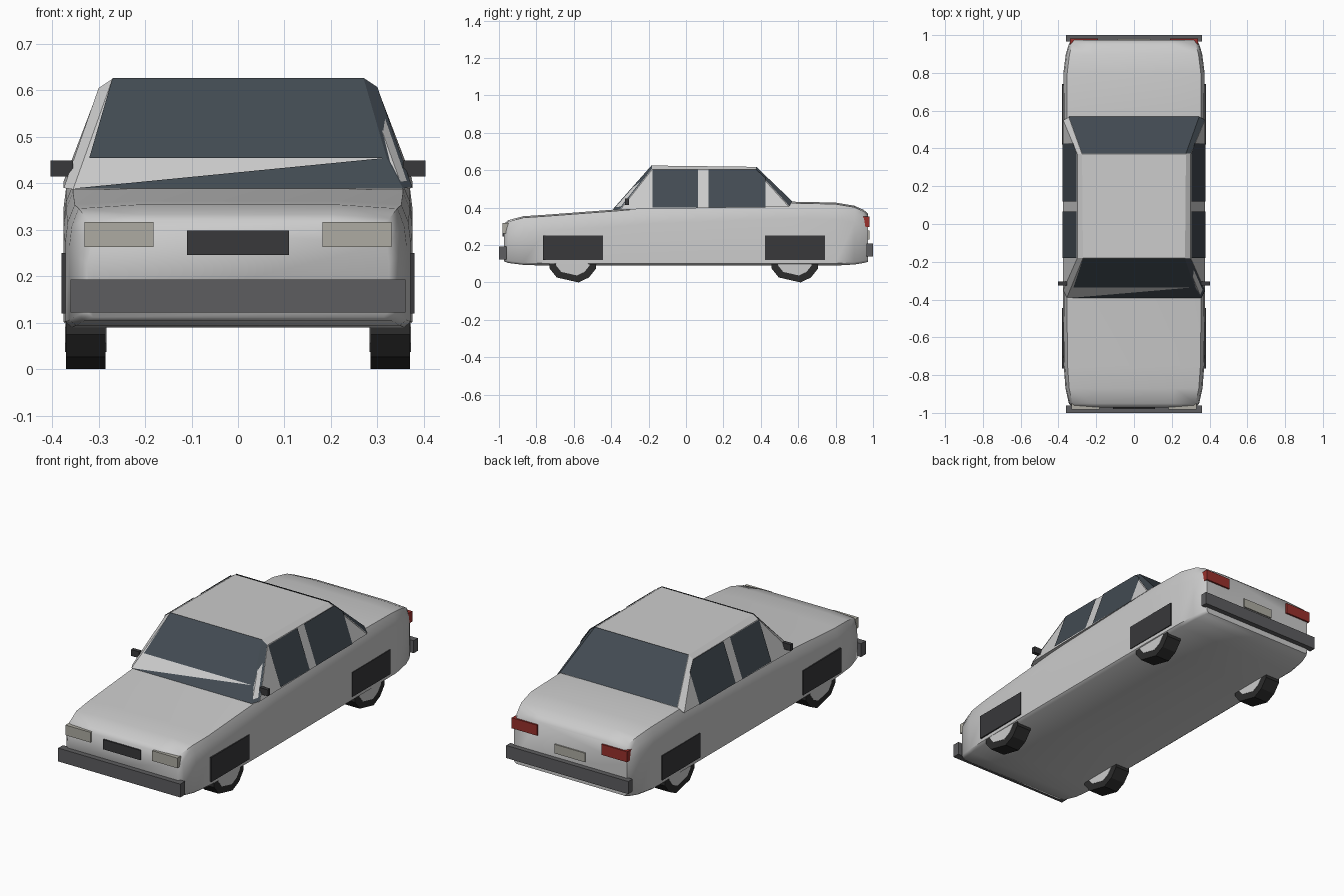
import bpy, bmesh, math
from mathutils import Vector

if "Cube" in bpy.data.objects:
    bpy.data.objects.remove(bpy.data.objects["Cube"])


def mat(name, r, g, b):
    m = bpy.data.materials.new(name)
    m.diffuse_color = (r, g, b, 1)
    m.use_nodes = True
    m.node_tree.nodes["Principled BSDF"].inputs["Base Color"].default_value = m.diffuse_color
    return m


GLASS = mat("glass", .055, .07, .085)
DARK = mat("dark_trim", .04, .04, .043)
BUMPER = mat("bumper_grey", .11, .11, .115)
LAMP = mat("lamp_lens", .42, .41, .36)
RED = mat("red_lens", .32, .03, .025)
TYRE = mat("tyre_rubber", .025, .025, .025)


def finish(name, bm, material=None, smooth=None):
    bmesh.ops.recalc_face_normals(bm, faces=bm.faces)
    me = bpy.data.meshes.new(name)
    bm.to_mesh(me)
    bm.free()
    ob = bpy.data.objects.new(name, me)
    bpy.context.collection.objects.link(ob)
    if material:
        me.materials.append(material)
    if smooth:
        bpy.ops.object.select_all(action='DESELECT')
        ob.select_set(True)
        bpy.context.view_layer.objects.active = ob
        bpy.ops.object.shade_smooth_by_angle(angle=math.radians(smooth))
    return ob


def box(name, lo, hi, material=None):
    bm = bmesh.new()
    bmesh.ops.create_cube(bm, size=1)
    lo, hi = Vector(lo), Vector(hi)
    for v in bm.verts:
        v.co = (lo + hi) / 2 + v.co * (hi - lo)
    return finish(name, bm, material)


def pane(name, polys, offset):
    """Thin glass made of one or more polygons, pushed out by offset."""
    bm = bmesh.new()
    for p in polys:
        bm.faces.new([bm.verts.new(Vector(c) + Vector(offset)) for c in p])
    bmesh.ops.remove_doubles(bm, verts=bm.verts, dist=1e-4)
    return finish(name, bm, GLASS)


# Lower body: loft of cross-sections (y, half width, bottom, top)
stations = [(-.972, .325, .112, .315), (-.95, .345, .104, .333), (-.87, .363, .094, .354),
            (-.75, .372, .09, .362), (-.39, .376, .09, .389), (-.2, .376, .09, .405),
            (.56, .376, .09, .432), (.8, .374, .09, .427), (.9, .361, .096, .41),
            (.95, .346, .104, .388), (.973, .333, .11, .368)]
bm = bmesh.new()
rings = []
for y, w, b, t in stations:
    half = [(.96 * w, b), (w, b + .012), (w, t - .09), (.985 * w, t - .045),
            (.945 * w, t - .008), (.6 * w, t)]
    pts = half + [(-x, z) for x, z in reversed(half)]
    rings.append([bm.verts.new((x, y, z)) for x, z in pts])
for a, b in zip(rings, rings[1:]):
    for i in range(len(a)):
        j = (i + 1) % len(a)
        bm.faces.new((a[i], a[j], b[j], b[i]))
bm.faces.new(rings[0])
bm.faces.new(rings[-1])
finish("body", bm, smooth=50)

# Cabin: belt line and roof line for one side, mirrored
belt = [(.355, -.39, .387), (.375, -.35, .39), (.375, .55, .405), (.345, .565, .431)]
roof = [(.27, -.18, .625), (.30, -.18, .605), (.30, .37, .602), (.275, .37, .618)]
bm = bmesh.new()
sides = [[[bm.verts.new((s * x, y, z)) for x, y, z in line] for line in (belt, roof)] for s in (1, -1)]
(rb, rr), (lb, lr) = sides
for b, r in sides:
    for i in range(3):
        bm.faces.new((b[i], b[i + 1], r[i + 1], r[i]))
    bm.faces.new(r)
bm.faces.new((rb[0], lb[0], lr[0], rr[0]))
bm.faces.new((rb[3], lb[3], lr[3], rr[3]))
bm.faces.new((rr[0], lr[0], lr[3], rr[3]))
bm.faces.new(rb + lb[::-1])
finish("cabin", bm)

# Windscreen: main pane, lower wedge and right pillar strip
tl, tr = (-.27, -.18, .625), (.27, -.18, .625)
ml, mr = (-.32, -.332, .453), (.32, -.332, .453)
bl, br = (-.355, -.39, .387), (.355, -.39, .387)
pane("windscreen", [(tl, tr, mr, ml), (bl, br, mr),
                    (tr, roof[1], belt[1], br, mr)], (0, -.003, .002))
# Rear window with right pillar strip
pane("rear_window", [((-.275, .37, .618), roof[3], belt[3], (-.345, .565, .431)),
                     (roof[3], roof[2], belt[2], belt[3])], (0, .003, .003))


# Side windows lie on the sloping cabin side
def side_x(z):
    return .375 - (z - .395) * .075 / .21


for s, tag in ((1, "right"), (-1, "left")):
    for part, shape in (("front", [(-.18, .4), (.065, .4), (.065, .603), (-.18, .603)]),
                        ("rear", [(.12, .4), (.425, .4), (.425, .558), (.375, .603), (.12, .603)])):
        pane(f"{part}_side_window_{tag}", [[(s * side_x(z), y, z) for y, z in shape]],
             (s * .004, 0, .001))

    # Lamps and door mirrors
    def sided(name, x0, x1, y0, y1, z0, z1, m):
        xs = sorted((s * x0, s * x1))
        box(f"{name}_{tag}", (xs[0], y0, z0), (xs[1], y1, z1), m)

    sided("headlight", .182, .33, -.982, -.95, .263, .317, LAMP)
    sided("tail_light", .19, .34, .94, .982, .297, .353, RED)
    sided("door_mirror", .355, .403, -.325, -.305, .415, .449, DARK)

    # Wheel arch panels and wheels
    for part, y in (("front", -.605), ("rear", .582)):
        sided(f"{part}_arch_panel", .34, .38, y - .16, y + .16, .12, .25, DARK)
        for name, r, x0, x1, m in (("tyre", .138, .285, .37, TYRE), ("hub", .1, .283, .372, None)):
            bm = bmesh.new()
            bmesh.ops.create_cone(bm, cap_ends=True, segments=14, radius1=r, radius2=r, depth=x1 - x0)
            for v in bm.verts:
                # Turn the axis to x with a flat side on the ground
                a = math.atan2(v.co.y, v.co.x) + math.pi / 2
                k = math.pi / 14
                a = round((a - k) / (2 * k)) * 2 * k + k - math.pi / 2
                v.co = (s * ((x0 + x1) / 2 + v.co.z), y + r * math.cos(a),
                        .1346 + r * math.sin(a))
            finish(f"{part}_{name}_{tag}", bm, m)

# Bumpers, grille and rear plate
box("front_bumper", (-.36, -1, .122), (.36, -.96, .193), BUMPER)
box("rear_bumper", (-.36, .965, .14), (.36, 1, .207), BUMPER)
box("grille", (-.11, -.98, .246), (.11, -.95, .298), DARK)
box("rear_plate", (-.09, .95, .23), (.09, .98, .278), LAMP)
